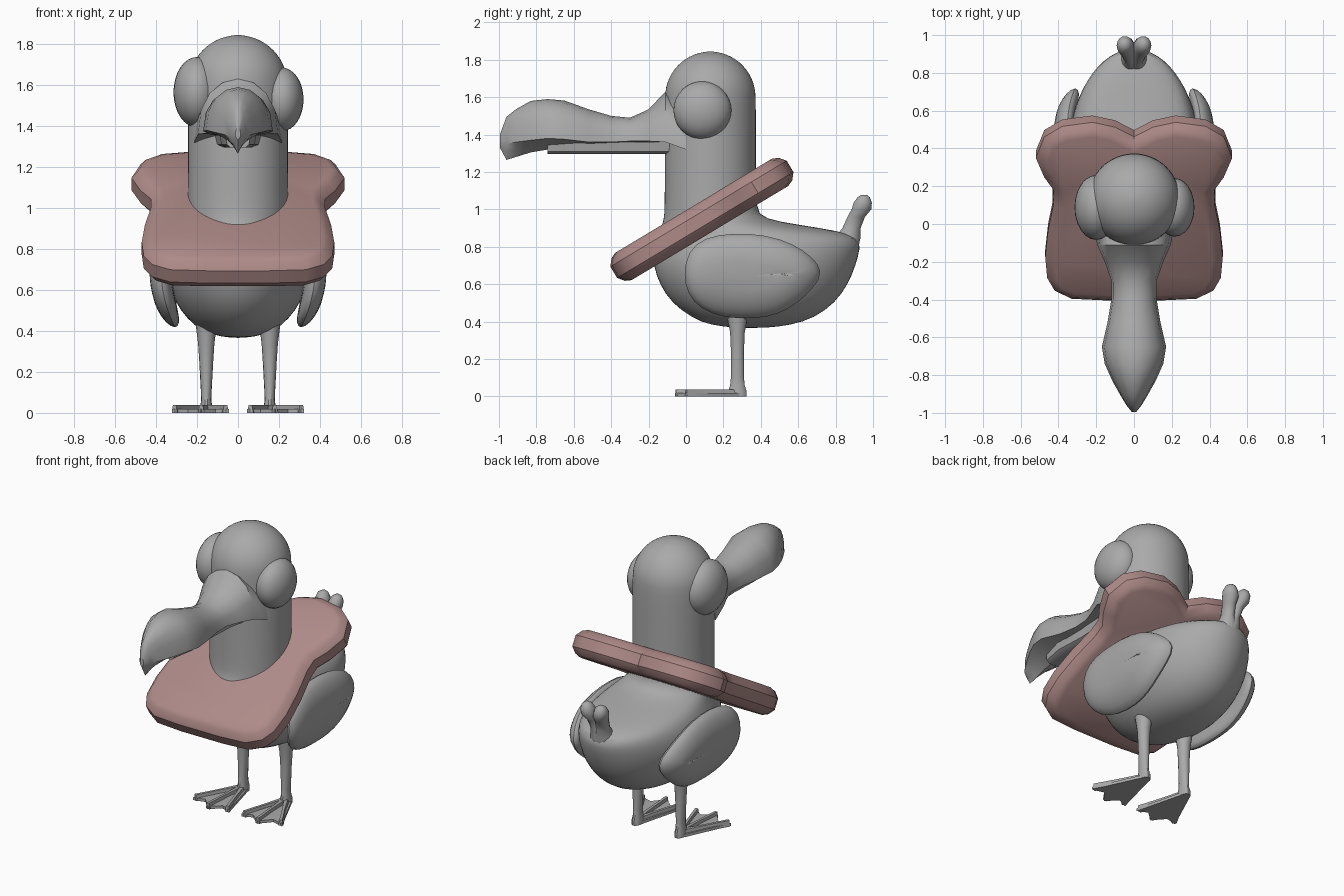
import bpy, bmesh, math
from mathutils import Vector, Matrix

if "Cube" in bpy.data.objects:
    bpy.data.objects.remove(bpy.data.objects["Cube"])


def material(name, rgb):
    m = bpy.data.materials.new(name)
    m.diffuse_color = (*rgb, 1)
    m.use_nodes = True
    m.node_tree.nodes["Principled BSDF"].inputs["Base Color"].default_value = m.diffuse_color
    return m


GREY = material("feather_grey", (0.40, 0.40, 0.40))
TOAST = material("toast_pink_brown", (0.42, 0.255, 0.245))


def finish(bm, name, mat, angle=35, subsurf=0):
    bmesh.ops.recalc_face_normals(bm, faces=bm.faces)
    me = bpy.data.meshes.new(name)
    bm.to_mesh(me)
    bm.free()
    me.materials.append(mat)
    ob = bpy.data.objects.new(name, me)
    bpy.context.collection.objects.link(ob)
    bpy.ops.object.select_all(action='DESELECT')
    ob.select_set(True)
    bpy.context.view_layer.objects.active = ob
    bpy.ops.object.shade_smooth_by_angle(angle=math.radians(angle))
    if subsurf:
        mod = ob.modifiers.new("smooth", 'SUBSURF')
        mod.levels = mod.render_levels = subsurf
    return ob


def loft(name, rings, mat=GREY, angle=35, subsurf=0):
    """Skin a list of closed rings and cap both ends."""
    bm = bmesh.new()
    vs = [[bm.verts.new(p) for p in r] for r in rings]
    n = len(rings[0])
    for a, b in zip(vs, vs[1:]):
        for i in range(n):
            j = (i + 1) % n
            bm.faces.new((a[i], a[j], b[j], b[i]))
    bm.faces.new(vs[0])
    bm.faces.new(vs[-1])
    return finish(bm, name, mat, angle, subsurf)


def oval(cx, cy, z, rx, ry, n=16):
    return [(cx + rx * math.cos(t), cy + ry * math.sin(t), z)
            for t in (2 * math.pi * i / n for i in range(n))]


def inset(pts, d):
    """Shrink a counter-clockwise outline by d."""
    out = []
    for i, p in enumerate(pts):
        a, b = Vector(pts[i - 1]), Vector(pts[(i + 1) % len(pts)])
        p = Vector(p)
        e1, e2 = (p - a).normalized(), (b - p).normalized()
        m = Vector((-e1.y - e2.y, e1.x + e2.x)).normalized()
        k = max(0.7, m.dot(Vector((-e1.y, e1.x))))
        out.append(p + m * d / k)
    return out


# body and neck as one loft: z, front y, rear y, half width
rows = [(.366, .28, .42, .03), (.38, .13, .56, .13), (.42, .03, .69, .21),
        (.5, -.08, .80, .285), (.6, -.145, .87, .335), (.7, -.178, .91, .355),
        (.79, -.178, .935, .345), (.85, -.158, .93, .32), (.885, -.145, .82, .30),
        (.915, -.13, .62, .275), (.95, -.12, .41, .252), (1.0, -.115, .375, .245),
        (1.2, -.115, .375, .245), (1.4, -.115, .375, .245), (1.6, -.115, .375, .245)]
rings = [oval(0, (a + b) / 2, z, w, (b - a) / 2, 32) for z, a, b, w in rows]
# domed head
for k in range(1, 8):
    t = math.radians(k * 12.5)
    r = .245 * math.cos(t)
    rings.append(oval(0, .13, 1.6 + .245 * math.sin(t), r, r, 32))
loft("body_neck_head", rings, angle=60, subsurf=1)

# bulging eyes, one larger than the other
for side, cx, cz, rx, r in (("left", -.2, 1.565, .115, .172), ("right", .215, 1.53, .105, .155)):
    bm = bmesh.new()
    bmesh.ops.create_uvsphere(bm, u_segments=24, v_segments=16, radius=1,
                              matrix=Matrix.Translation((cx, .088, cz)) @ Matrix.Diagonal((rx, r, r, 1)))
    finish(bm, side + "_eye", GREY, 60)

# upper beak: y, half width, top z, side z, bottom centre z
beak = [(.0, .215, 1.56, 1.32, 1.33), (-.11, .195, 1.63, 1.36, 1.36), (-.2, .155, 1.535, 1.365, 1.36),
        (-.3, .12, 1.49, 1.365, 1.355), (-.4, .12, 1.50, 1.36, 1.35), (-.52, .14, 1.535, 1.36, 1.34),
        (-.65, .17, 1.582, 1.375, 1.33), (-.74, .155, 1.59, 1.38, 1.32), (-.83, .115, 1.58, 1.37, 1.305),
        (-.91, .07, 1.535, 1.36, 1.28), (-.96, .04, 1.495, 1.35, 1.265), (-.995, .012, 1.40, 1.35, 1.33)]
rings = []
for y, w, top, side, bot in beak:
    arch = [(w * math.cos(math.pi * i / 8), y, side + (top - side) * math.sin(math.pi * i / 8) ** .85)
            for i in range(9)]
    under = [(x * w, y, bot + (side - bot) * abs(x)) for x in (-.5, 0, .5)]
    rings.append(arch + under)
loft("upper_beak", rings)

# lower beak
rings = [[(w * x, y, z) for x, z in ((-1, 1.36), (-.9, 1.31), (-.6, 1.295), (.6, 1.295), (.9, 1.31), (1, 1.36))]
         for y, w in ((-.05, .12), (-.2, .09), (-.4, .08), (-.6, .09), (-.74, .06))]
loft("lower_beak", rings)

# slice of toast around the neck, tilted
half = [(.1, .52), (.22, .55), (.38, .525), (.475, .46), (.52, .33), (.475, .21), (.425, .13),
        (.425, .05), (.455, -.12), (.47, -.28), (.46, -.41), (.42, -.49), (.33, -.54), (.15, -.55)]
outline = [(0, .46)] + [(-x, v) for x, v in half] + [(x, v) for x, v in reversed(half)]
ca, sa = math.cos(math.radians(31)), math.sin(math.radians(31))
rings = []
for n, d in ((-.085, .06), (-.07, .028), (-.035, 0), (.035, 0), (.07, .028), (.085, .06)):
    rings.append([(p.x, .085 + p.y * ca - n * sa, .947 + p.y * sa + n * ca) for p in inset(outline, d)])
loft("toast_slice", rings, TOAST, 38)

# wings: side outline in y, z
wing = [(-.025, .65), (.0, .54), (.07, .46), (.2, .408), (.38, .405), (.5, .43), (.6, .49), (.69, .57),
        (.75, .67), (.68, .755), (.58, .825), (.43, .875), (.25, .885), (.09, .86), (.0, .78)]
# webbed foot outline in x, y
foot = [(.155, .315), (.125, .28), (.045, -.03), (.11, .0), (.18, -.06), (.245, .015), (.322, -.005), (.19, .28)]
toes = ((.06, -.025), (.18, -.055), (.31, 0.0))

for s, side in ((-1, "left"), (1, "right")):
    rings = []
    for n, d in ((-.055, .16), (-.05, .09), (-.035, .03), (0, 0), (.035, .03), (.05, .09), (.055, .16)):
        ring = []
        for p in inset(wing, d):
            y, z = p
            x = .38 + n - .9 * (z - .7) ** 2 - .9 * max(0, y - .45) ** 2
            ring.append((s * x, y, z))
        rings.append(ring)
    loft(side + "_wing", rings, angle=80, subsurf=1)

    # leg with a flared top and ankle
    loft(side + "_leg", [oval(s * .155, .275, z, rx, ry, 14) for z, rx, ry in
                         ((0, .032, .05), (.03, .03, .05), (.06, .025, .04), (.1, .026, .036), (.25, .034, .036),
                          (.34, .04, .04), (.42, .05, .055), (.47, .055, .06))])

    # webbed foot and its three toes
    loft(side + "_foot_web", [[(s * x, y, z) for x, y in foot] for z in (0, .018)])
    for i, (tx, ty) in enumerate(toes):
        a, b = Vector((.155, .28)), Vector((tx, ty))
        u = (b - a).normalized()
        v = Vector((-u.y, u.x))
        rings = []
        for q, w in ((a, .022), (a.lerp(b, .5), .013), (b, .015)):
            rings.append([(s * (q + v * w * k).x, (q + v * w * k).y, z)
                          for k, z in ((-1, 0), (1, 0), (.6, .038), (-.6, .038))])
        loft(f"{side}_toe_{i + 1}", rings)

    # tail feather lobe
    loft(side + "_tail_lobe", [oval(s * x, y, z, rx, ry, 14) for x, y, z, rx, ry in
                               ((.0, .83, .78, .09, .09), (.01, .865, .85, .06, .07), (.02, .885, .90, .036, .05),
                                (.03, .91, .96, .036, .048), (.042, .938, 1.0, .046, .054),
                                (.048, .945, 1.035, .044, .05), (.05, .95, 1.065, .032, .034),
                                (.05, .952, 1.078, .014, .015))], angle=60)
